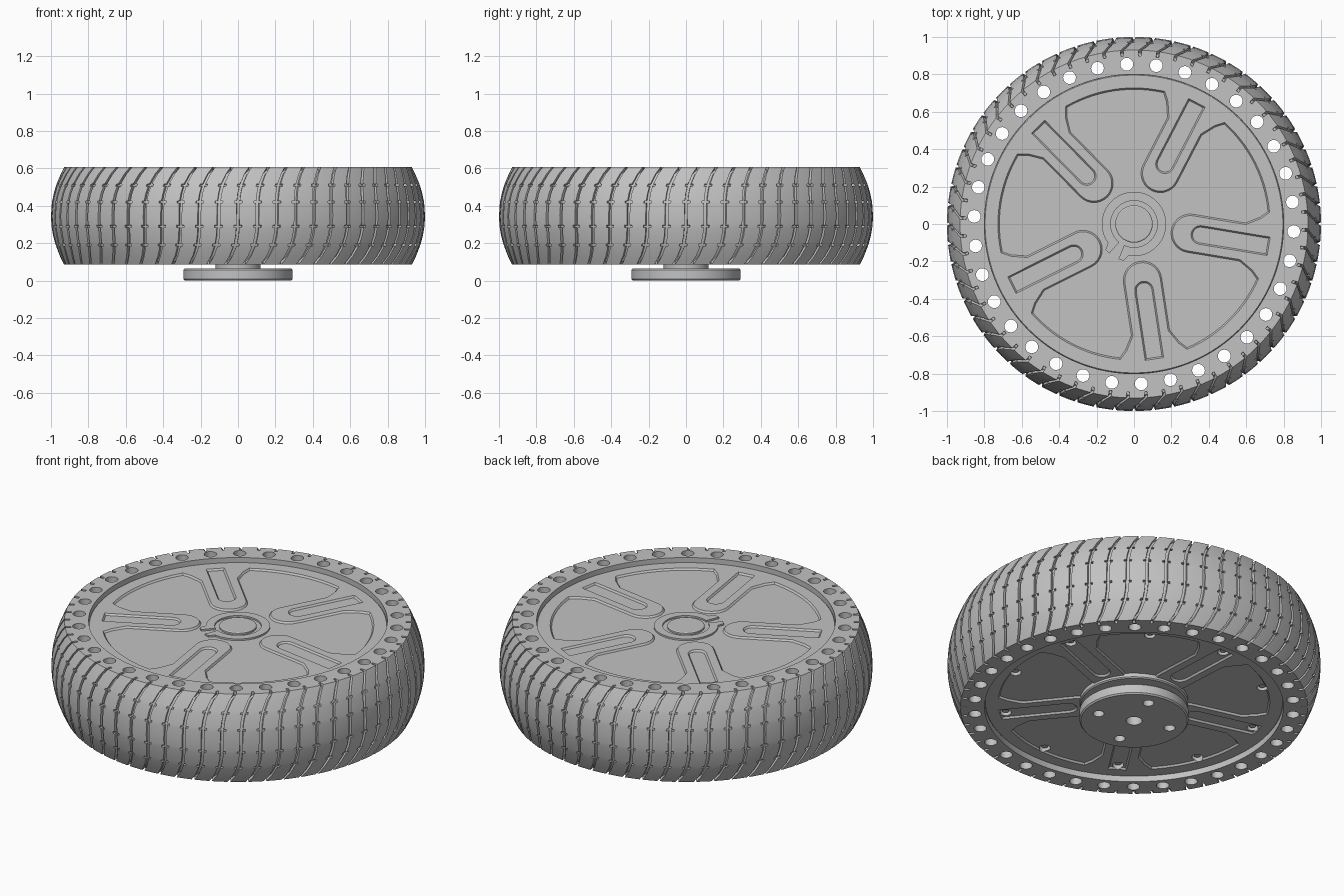
import bpy, bmesh
from math import pi, cos, sin, radians, atan2, hypot
from mathutils import Matrix, Vector

if "Cube" in bpy.data.objects:
    bpy.data.objects.remove(bpy.data.objects["Cube"], do_unlink=True)

grey = bpy.data.materials.new("plain_grey")
grey.use_nodes = True
grey.diffuse_color = (0.54, 0.54, 0.54, 1)
grey.node_tree.nodes["Principled BSDF"].inputs["Base Color"].default_value = (0.54, 0.54, 0.54, 1)


def polar(r, a, z=0.0):
    return Vector((r * cos(a), r * sin(a), z))


def make(bm, name):
    bmesh.ops.recalc_face_normals(bm, faces=bm.faces[:])
    mesh = bpy.data.meshes.new(name)
    bm.to_mesh(mesh)
    bm.free()
    mesh.materials.append(grey)
    ob = bpy.data.objects.new(name, mesh)
    bpy.context.collection.objects.link(ob)
    return ob


def activate(ob):
    bpy.ops.object.select_all(action='DESELECT')
    ob.select_set(True)
    bpy.context.view_layer.objects.active = ob


def cut(ob, cutter):
    mod = ob.modifiers.new("cut", 'BOOLEAN')
    mod.operation = 'DIFFERENCE'
    mod.solver = 'EXACT'
    mod.object = cutter
    activate(ob)
    bpy.ops.object.modifier_apply(modifier=mod.name)
    bpy.data.objects.remove(cutter, do_unlink=True)


def smooth(ob):
    activate(ob)
    bpy.ops.object.shade_smooth_by_angle(angle=radians(30))


def cylinders(name, places, r, z0, z1, seg=20):
    bm = bmesh.new()
    for p in places:
        bmesh.ops.create_cone(bm, cap_ends=True, segments=seg, radius1=r, radius2=r, depth=z1 - z0,
                              matrix=Matrix.Translation((p[0], p[1], (z0 + z1) / 2)))
    return make(bm, name)


def lathe(name, profile, seg=96):
    bm = bmesh.new()
    rings = [[bm.verts.new(polar(r, 2 * pi * i / seg, z)) for i in range(seg)] for r, z in profile]
    for a, b in zip(rings, rings[1:]):
        for i in range(seg):
            j = (i + 1) % seg
            bm.faces.new((a[i], a[j], b[j], b[i]))
    bm.faces.new(rings[0])
    bm.faces.new(rings[-1])
    return make(bm, name)


def ring_of(count, r, start):
    return [polar(r, start + 2 * pi * i / count) for i in range(count)]


# Tyre: closed ring section swept round, with S-shaped grooves and short cross ticks
GROOVES, DEPTH = 60, 0.016
TOP, BOTTOM, MID, HALF = 0.606, 0.086, 0.346, 0.26
PITCH = 2 * pi / GROOVES
rows = [(0.8, MID, 0, 0, 0), (0.8, TOP, 0, 0, 0), (0.899, TOP, 0, 0, 0),
        (0.9, TOP, 0, -1, 1), (0.93, TOP, -1, -1, 1)]
heights = [(z, 1) for z in (0.57, 0.465, MID, 0.24, 0.13)]
for z in (0.51, 0.42, 0.29, 0.19):
    for side in (-1, 1):
        heights += [(z + side * 0.006, 1), (z + side * 0.005, 2)]
for z, kind in sorted(heights, reverse=True):
    rows.append((1 - 0.07 * ((z - MID) / HALF) ** 2, z, -1, 0, kind))
rows += [(0.93, BOTTOM, -1, 1, 1), (0.9, BOTTOM, 0, 1, 1),
         (0.899, BOTTOM, 0, 0, 0), (0.8, BOTTOM, 0, 0, 0)]
columns = [(-0.021, 0), (-0.02, 1), (-0.008, 1), (-0.007, 2), (0.007, 2),
           (0.008, 1), (0.02, 1), (0.021, 0), (0.048, 0)]

bm = bmesh.new()
grid = []
for r, z, push_r, push_z, row_kind in rows:
    shift = 0.07 * ((z - MID) / HALF) ** 3
    line = []
    for g in range(GROOVES):
        for offset, col_kind in columns:
            deep = DEPTH if row_kind and row_kind + col_kind >= 3 else 0
            line.append(bm.verts.new(polar(r + push_r * deep, g * PITCH + offset + shift,
                                           z + push_z * deep)))
    grid.append(line)
for k, a in enumerate(grid):
    b = grid[(k + 1) % len(grid)]
    for i in range(len(a)):
        j = (i + 1) % len(a)
        bm.faces.new((a[i], a[j], b[j], b[i]))
tyre = make(bm, "tyre")

# Ring of through holes in the tyre
cut(tyre, cylinders("hole_cutter", ring_of(34, 0.855, radians(-2.7)), 0.034, 0.0, 0.7))
smooth(tyre)

# Hub drum
HUB_TOP, HUB_BOTTOM, RECESS = 0.578, 0.118, 0.01
hub = lathe("hub_drum", [(0.796, HUB_BOTTOM), (0.803, HUB_BOTTOM + 0.008),
                         (0.803, HUB_TOP - 0.008), (0.796, HUB_TOP)], 128)


def slot_outline(angle):
    # Round-ended slot, open end towards the rim
    pts = [Vector((0.73, -0.05, 0)), Vector((0.73, 0.05, 0))]
    pts += [Vector((0.36, 0, 0)) + polar(0.05, pi / 2 + pi * i / 12) for i in range(13)]
    return [Matrix.Rotation(angle, 3, 'Z') @ p for p in pts]


def panel_outline(start):
    # Five-lobed panel that runs round a tongue at each slot
    flare = [Vector((0.59, 0.095, 0)), Vector((0.665, 0.14, 0)), Vector((0.705, 0.18, 0))]
    edge, a0 = hypot(0.705, 0.18), atan2(0.18, 0.705)
    pts = []
    for k in range(5):
        tongue = [Vector((p.x, -p.y, 0)) for p in reversed(flare)]
        tongue += [Vector((0.305, 0, 0)) + polar(0.095, -pi / 2 - pi * i / 14) for i in range(15)]
        tongue += flare
        tongue += [polar(edge, a0 + (2 * pi / 5 - 2 * a0) * i / 14) for i in range(1, 14)]
        turn = Matrix.Rotation(start + 2 * pi * k / 5, 3, 'Z')
        pts += [turn @ p for p in tongue]
    return pts


def recess_cutter(outlines, z, up):
    # Prism with a sloping lower edge that bites into the drum face
    bm = bmesh.new()
    floors = []
    for pts in outlines:
        f = bm.faces.new([bm.verts.new((p.x, p.y, z)) for p in pts])
        f.normal_update()
        if f.normal.z * up > 0:
            f.normal_flip()
        floors.append(f)
    bmesh.ops.inset_region(bm, faces=floors, use_boundary=True, use_even_offset=True,
                           thickness=0.008, depth=RECESS)
    rim = [e for e in bm.edges if e.is_boundary]
    new = bmesh.ops.extrude_edge_only(bm, edges=rim)["geom"]
    for v in new:
        if isinstance(v, bmesh.types.BMVert):
            v.co.z += up * 0.03
    bmesh.ops.holes_fill(bm, edges=[e for e in bm.edges if e.is_boundary], sides=0)
    return make(bm, "recess_cutter")


TOP_TURN, BOTTOM_TURN = radians(-9.4), radians(21)
for z, up, turn in ((HUB_TOP, 1, TOP_TURN), (HUB_BOTTOM, -1, BOTTOM_TURN)):
    cut(hub, recess_cutter([panel_outline(turn)], z, up))
    cut(hub, recess_cutter([slot_outline(turn + 2 * pi * k / 5) for k in range(5)], z, up))

# Screw holes and screws on the underside
screw_places = ring_of(10, 0.7, BOTTOM_TURN)
cut(hub, cylinders("screw_cutter", screw_places, 0.03, 0.05, HUB_BOTTOM + 0.04))
smooth(hub)
smooth(cylinders("screws", screw_places, 0.018, HUB_BOTTOM + 0.02, HUB_BOTTOM + 0.06, 16))

# Axle end and open retaining clip on the upper face
floor = HUB_TOP - RECESS
smooth(lathe("axle_end", [(0.1, floor - 0.02), (0.1, floor + 0.01), (0.094, floor + 0.014)], 48))
gap = radians(238)
clip = [polar(0.172, gap + radians(22 + 316 * i / 48)) for i in range(49)]
clip += [polar(0.205, gap - radians(d)) for d in (16, 8)]
clip += [polar(0.125, gap - radians(7 + 346 * i / 48)) for i in range(49)]
clip += [polar(0.205, gap + radians(d)) for d in (8, 16)]
bm = bmesh.new()
low, high = [[bm.verts.new((p.x, p.y, z)) for p in clip] for z in (floor - 0.01, floor + 0.01)]
bm.faces.new(low)
bm.faces.new(high)
for i in range(len(clip)):
    j = (i + 1) % len(clip)
    bm.faces.new((low[i], low[j], high[j], high[i]))
smooth(make(bm, "retaining_clip"))

# Round boss under the drum
smooth(lathe("hub_boss", [(0.283, 0.1), (0.29, 0.106), (0.29, 0.15)]))

# Mounting flange with bolt holes and its short shaft
flange = lathe("mounting_flange", [(0.285, 0), (0.292, 0.008), (0.292, 0.057), (0.285, 0.065),
                                   (0.12, 0.065), (0.12, 0.12)])
cut(flange, cylinders("bolt_cutter", ring_of(4, 0.205, radians(72)), 0.03, -0.05, 0.09))
cut(flange, cylinders("bore_cutter", [(0, 0)], 0.043, -0.05, 0.08, 32))
smooth(flange)
